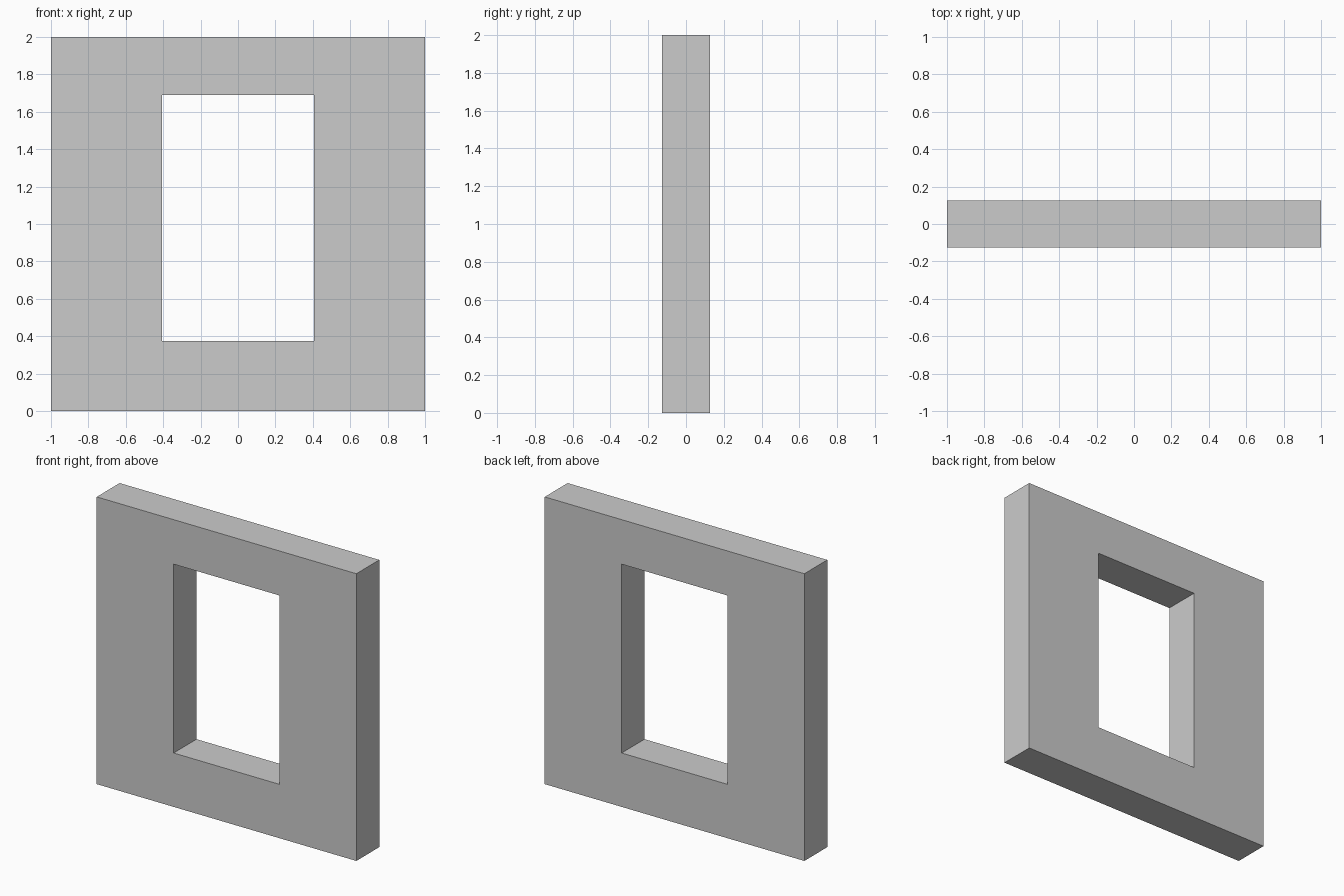
import bpy, bmesh

if "Cube" in bpy.data.objects:
    bpy.data.objects.remove(bpy.data.objects["Cube"])

HALF_DEPTH = 0.126
OUTER = (-1.0, 1.0, 0.0, 2.0)            # x0, x1, z0, z1
OPENING = (-0.4075, 0.4075, 0.375, 1.69)


def rectangle(bm, bounds):
    """Corner vertices of a rectangle on the front plane."""
    x0, x1, z0, z1 = bounds
    corners = ((x0, z0), (x1, z0), (x1, z1), (x0, z1))
    return [bm.verts.new((x, -HALF_DEPTH, z)) for x, z in corners]


# Front face of the wall: a ring of four faces around the window opening
bm = bmesh.new()
outer, inner = rectangle(bm, OUTER), rectangle(bm, OPENING)
for i in range(4):
    j = (i + 1) % 4
    bm.faces.new((outer[i], outer[j], inner[j], inner[i]))

# Extrude to the back, which also makes the outer edges and window reveals
result = bmesh.ops.extrude_face_region(bm, geom=bm.faces[:], use_keep_orig=True)
back = [v for v in result["geom"] if isinstance(v, bmesh.types.BMVert)]
bmesh.ops.translate(bm, verts=back, vec=(0, 2 * HALF_DEPTH, 0))
bmesh.ops.recalc_face_normals(bm, faces=bm.faces[:])

mesh = bpy.data.meshes.new("window_wall")
bm.to_mesh(mesh)
bm.free()
wall = bpy.data.objects.new("window_wall", mesh)
bpy.context.collection.objects.link(wall)
